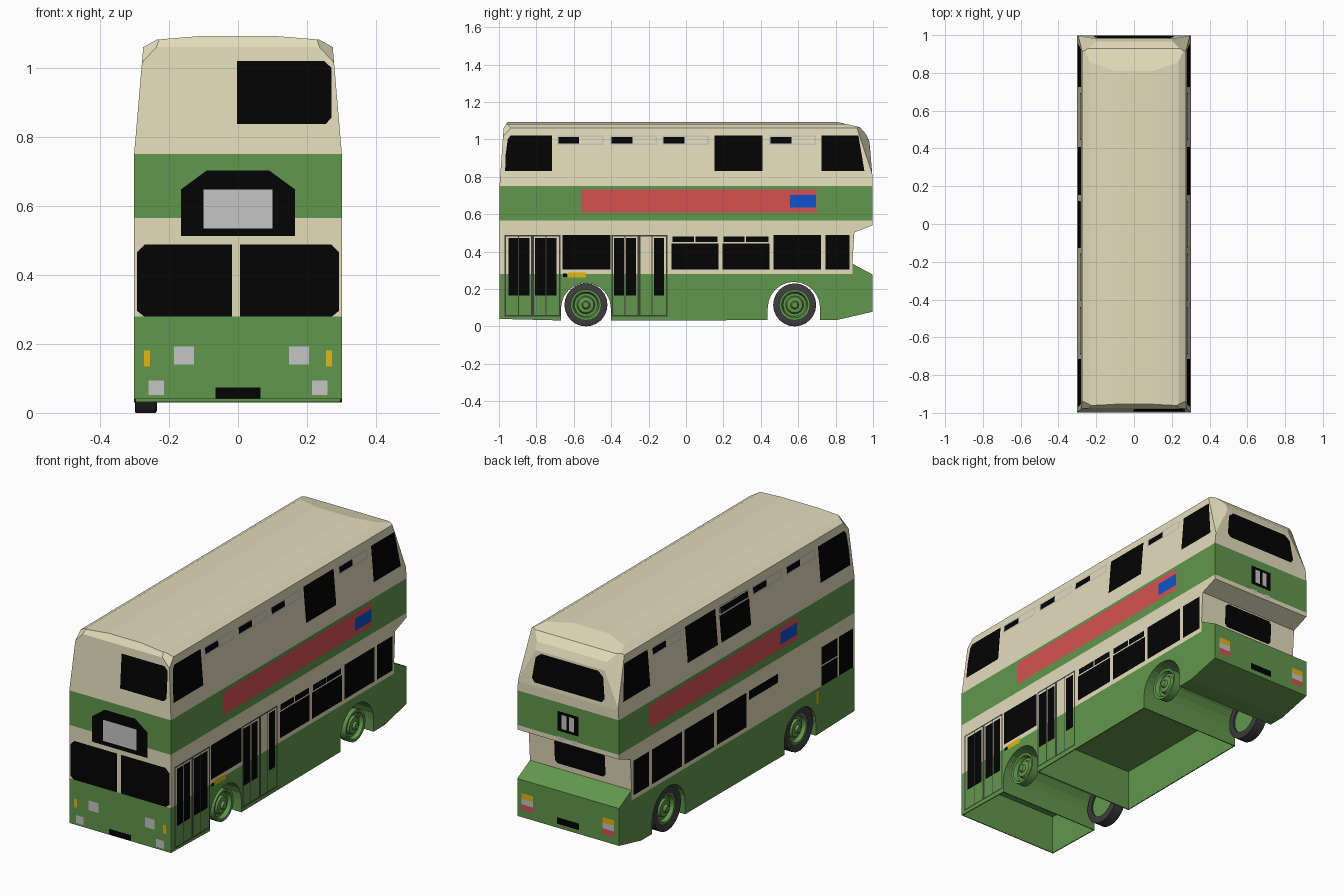
import bpy, bmesh, math
from mathutils import Vector

if "Cube" in bpy.data.objects:
    bpy.data.objects.remove(bpy.data.objects["Cube"])


def material(name, r, g, b):
    m = bpy.data.materials.new(name)
    m.diffuse_color = (r, g, b, 1)
    m.use_nodes = True
    m.node_tree.nodes["Principled BSDF"].inputs["Base Color"].default_value = m.diffuse_color
    return m


CREAM = material("cream paint", .77, .72, .50)
GREEN = material("green paint", .122, .31, .072)
BLACK = material("black glass", .001, .001, .001)
GREY = material("light grey", .56, .56, .56)
DARK = material("dark grey rubber", .05, .048, .048)
RED = material("red", .67, .083, .083)
BLUE = material("blue", .005, .083, .61)
YELLOW = material("yellow", .76, .47, .006)


def finish(name, bm, *mats):
    me = bpy.data.meshes.new(name)
    bm.to_mesh(me)
    bm.free()
    ob = bpy.data.objects.new(name, me)
    bpy.context.collection.objects.link(ob)
    for m in mats:
        me.materials.append(m)
    return ob


def prism(name, pts, axis, a, b):
    """Extrude a (y,z) profile along x, or an (x,z) profile along y."""
    bm = bmesh.new()
    vs = [bm.verts.new((a, u, z) if axis == 'x' else (u, a, z)) for u, z in pts]
    f = bm.faces.new(vs)
    ext = bmesh.ops.extrude_face_region(bm, geom=[f])['geom']
    d = Vector((b - a, 0, 0)) if axis == 'x' else Vector((0, b - a, 0))
    bmesh.ops.translate(bm, vec=d, verts=[v for v in ext if isinstance(v, bmesh.types.BMVert)])
    bmesh.ops.recalc_face_normals(bm, faces=bm.faces)
    return finish(name, bm)


def boolean(ob, cutter, op):
    mod = ob.modifiers.new("cut", 'BOOLEAN')
    mod.object, mod.operation, mod.solver = cutter, op, 'EXACT'
    bpy.context.view_layer.objects.active = ob
    bpy.ops.object.modifier_apply(modifier=mod.name)
    bpy.data.objects.remove(cutter)


# Body surface positions by height
def side_x(z): return .301 - max(0, z - .75) * .085
def front_y(z): return -.997 + max(0, z - .75) * .07
def rear_y(z): return .997 - max(0, z - .8) * .085


# Body: side profile intersected with the front profile
side = [(-.997, .04), (-.997, .75), (front_y(1.06), 1.06), (-.955, 1.092), (-.93, 1.11), (.78, 1.1),
        (.93, 1.065), (.965, 1.025), (rear_y(.985), .985), (.997, .8), (.997, .54), (.9, .503), (.89, .335),
        (.997, .278), (.997, .078), (.81, .035), (-.6, .03)]
half = [(.301, 0), (.301, .75), (side_x(1.06), 1.06), (.235, 1.082), (.1, 1.093)]
body = prism("body", side, 'x', -.5, .5)
boolean(body, prism("c", half + [(-x, z) for x, z in half[::-1]], 'y', -1.5, 1.5), 'INTERSECT')

# Wheel arches through the full width, and open underside bays
for cy, r in ((-.535, .133), (.577, .14)):
    arc = [(cy + r * math.cos(math.pi * i / 12), .098 + r * math.sin(math.pi * i / 12)) for i in range(13)]
    boolean(body, prism("c", [(cy + r, -.1)] + arc + [(cy - r, -.1)], 'x', -.5, .5), 'DIFFERENCE')
for a, b in ((-.992, -.673), (-.397, .432)):
    boolean(body, prism("c", [(a, -.1), (b, -.1), (b, .25), (a, .25)], 'x', -.296, .296), 'DIFFERENCE')

# Clipped roof corners and paint bands
body.data.materials.clear()
body.data.materials.append(CREAM)
body.data.materials.append(GREEN)
bm = bmesh.new()
bm.from_mesh(body.data)


def bisect(co, no, clear=False):
    geom = bm.verts[:] + bm.edges[:] + bm.faces[:]
    cut = bmesh.ops.bisect_plane(bm, geom=geom, dist=1e-5, plane_co=co, plane_no=no, clear_outer=clear)['geom_cut']
    if clear:
        bmesh.ops.holes_fill(bm, edges=[e for e in cut if isinstance(e, bmesh.types.BMEdge)], sides=0)


for s in (-1, 1):
    bisect((.301 * s, .998, .8), (.556 * s, 1, .38), True)
    bisect((.267 * s, -.95, 1.055), (s, -1, 1), True)
for z in (.28, .565, .75):
    bisect((0, 0, z), (0, 0, 1))
bisect((0, .8901, 0), (0, 1, 0))
bmesh.ops.recalc_face_normals(bm, faces=bm.faces)
for f in bm.faces:
    c = f.calc_center_median()
    f.material_index = int(c.z < .28 or .565 < c.z < .75 or (c.y > .8905 and c.z < .335))
bm.to_mesh(body.data)
bm.free()

# Plates laid on the body surfaces
PLACE = {
    'right': (lambda u, z, o: (side_x(z) + o, u, z), (1, 0, 0)),
    'left': (lambda u, z, o: (-side_x(z) - o, u, z), (-1, 0, 0)),
    'front': (lambda u, z, o: (u, front_y(z) - o, z), (0, -1, 0)),
    'back': (lambda u, z, o: (u, rear_y(z) + o, z), (0, 1, 0)),
    'recess': (lambda u, z, o: (u, .89 + (z - .335) * .06 + o, z), (0, 1, 0)),
}


def plates(name, where, polys, mat, off=.002):
    put, out = PLACE[where]
    bm = bmesh.new()
    for p in polys:
        f = bm.faces.new([bm.verts.new(put(u, z, off)) for u, z in p])
        f.normal_update()
        if f.normal.dot(Vector(out)) < 0:
            f.normal_flip()
    return finish(name, bm, mat)


def rect(a, b, z0, z1): return [(a, z0), (b, z0), (b, z1), (a, z1)]
def both(polys): return polys + [[(-u, z) for u, z in p] for p in polys]


def outline(a, b, z0, z1, t):
    return [rect(a, b, z0, z0 + t), rect(a, b, z1 - t, z1), rect(a, a + t, z0 + t, z1 - t), rect(b - t, b, z0 + t, z1 - t)]


# Windows shared by both sides
VENTS = (-.69, -.406, -.128, .444)
front_upper = [(-.967, .83), (-.964, .92), (-.953, 1.0), (-.938, 1.02), (-.716, 1.02), (-.716, .83)]
rear_upper = [(.725, .83), (.725, 1.02), (.922, 1.02), (.954, .83)]
for s in ('right', 'left'):
    plates(s + " upper windows", s, [front_upper, rear_upper, rect(.153, .408, .83, 1.02)], BLACK)
    plates(s + " rear lower windows", s, [rect(.467, .722, .303, .488), rect(.745, .875, .303, .488)], BLACK)
    plates(s + " vent frames", s, [q for a in VENTS for q in outline(a, a + .25, .971, 1.02, .008)], GREY, .0035)
    da = .006 if s == 'right' else .13
    plates(s + " vent glass", s, [rect(a + da, a + da + .113, .979, 1.012) for a in VENTS], BLACK, .003)

# Right side windows and doors
plates("right lower windows", 'right', [rect(-.66, -.404, .303, .488)] + [
    q for a in (-.078, .194) for q in (rect(a, a + .252, .303, .443), rect(a + .006, a + .12, .45, .482),
                                       rect(a + .128, a + .246, .45, .482))], BLACK)
plates("door glass", 'right', [rect(a, a + .054, .166, .472) for a in
                               (-.95, -.892, -.806, -.746, -.386, -.32, -.172)], BLACK)
plates("door frames", 'right', [q for a, b in ((-.97, -.82), (-.82, -.672), (-.398, -.25), (-.25, -.1))
                                for q in outline(a, b, .052, .49, .008)] +
       [rect(a, a + .005, .058, .482) for a in (-.897, -.752, -.328, -.185)], DARK, .0035)
plates("right side lamp", 'right', [rect(-.63, -.535, .262, .289)], YELLOW)
plates("right lamp socket", 'right', [rect(-.658, -.635, .264, .282)], BLACK)

# Left side windows
plates("left lower windows", 'left', [rect(-.078, .172, .303, .488), rect(.194, .446, .303, .488),
                                      rect(-.345, -.1, .44, .488), rect(-.98, -.86, .28, .488),
                                      rect(-.85, -.715, .28, .385), rect(-.85, -.715, .392, .488)], BLACK)
plates("left middle upper window", 'left', [rect(-.128, .123, .83, 1.02)], BLACK)
plates("left side lamp", 'left', [rect(-.69, -.67, .2, .265)], YELLOW)

# Side advertising panels
for s, a, b, c in (('right', -.56, .697, .555), ('left', -.51, .745, -.505)):
    plates(s + " banner", s, [rect(a, b, .61, .733)], RED)
    plates(s + " banner badge", s, [rect(c, c + .14, .636, .702)], BLUE, .0035)

# Front details
plates("front upper window", 'front', [[(-.003, .838), (.255, .838), (.271, .856), (.271, 1.0),
                                        (.25, 1.02), (-.003, 1.02)]], BLACK)
pane = [(.28, 0), (.28, .02), (.296, 0), (.465, 0), (.488, .023), (.488, 0)]
for s, inner in ((1, .006), (-1, .017)):
    plates(("right" if s > 0 else "left") + " windscreen", 'front',
           [[(s * (inner if i in (0, 5) else .293 - d), z) for i, (z, d) in enumerate(pane)]], BLACK)
plates("destination box", 'front', [[(-.165, .512), (.165, .512), (.165, .648), (.09, .703), (-.09, .703), (-.165, .648)]], BLACK)
plates("destination blind", 'front', [rect(-.1, .1, .535, .648)], GREY, .0035)
plates("headlamps", 'front', [rect(-.186, -.128, .14, .192), rect(.148, .206, .14, .192)] +
       both([rect(.215, .26, .052, .094)]), GREY)
plates("indicators", 'front', both([rect(.255, .273, .134, .181)]), YELLOW)
plates("front number plate", 'front', [rect(-.065, .065, .042, .073)], BLACK)

# Rear details
plates("rear upper window", 'back', [[(-.2, .82), (.2, .82), (.215, .84), (.2, .95), (.17, .975),
                                      (-.17, .975), (-.2, .95), (-.215, .84)]], BLACK)
plates("rear vent", 'back', [rect(-.062, .062, .6, .705)], BLACK)
plates("rear vent slats", 'back', both([rect(.008, .036, .615, .69)]), GREY, .0035)
plates("rear small lamps", 'back', both([rect(.025, .058, .55, .57)]), GREY)
plates("rear lower window", 'recess', [[(-.135, .365), (.135, .365), (.15, .38), (.15, .48), (.135, .495),
                                        (-.135, .495), (-.15, .48), (-.15, .38)]], BLACK)
for name, z, m in (("tail indicators", .178, YELLOW), ("reversing lamps", .148, GREY), ("tail lamps", .118, RED)):
    plates(name, 'back', both([rect(.206, .274, z, z + .03)]), m)
plates("rear number plate", 'back', [rect(-.065, .065, .1, .135)], BLACK)


# Wheels: hubs on both sides, tyres on the left side only
def lathe(name, prof, sx, cy, mat, closed=False):
    bm = bmesh.new()
    n = 24
    rings = [[bm.verts.new((sx * x, cy + r * math.cos(2 * math.pi * i / n), .115 + r * math.sin(2 * math.pi * i / n)))
              for i in range(n)] for r, x in prof]
    pairs = list(zip(rings, rings[1:] + rings[:1]))
    for a, b in (pairs if closed else pairs[:-1]):
        for i in range(n):
            bm.faces.new((a[i], a[(i + 1) % n], b[(i + 1) % n], b[i]))
    if not closed:
        bm.faces.new(rings[0])
        bm.faces.new(rings[-1])
    bmesh.ops.recalc_face_normals(bm, faces=bm.faces)
    ob = finish(name, bm, mat)
    bpy.context.view_layer.objects.active = ob
    ob.select_set(True)
    bpy.ops.object.shade_smooth_by_angle()
    ob.select_set(False)


hub = [(.016, .297), (.022, .285), (.042, .282), (.048, .268), (.062, .268), (.07, .288), (.083, .29), (.083, .245)]
tyre = [(.08, .292), (.095, .298), (.109, .299), (.115, .297), (.115, .238), (.108, .235), (.08, .235)]
for cy, end in ((-.535, "front"), (.581, "rear")):
    for sx, s in ((-1, "left"), (1, "right")):
        lathe(f"{end} {s} hub", hub, sx, cy, GREEN)
    lathe(f"{end} left tyre", tyre, -1, cy, DARK, True)
